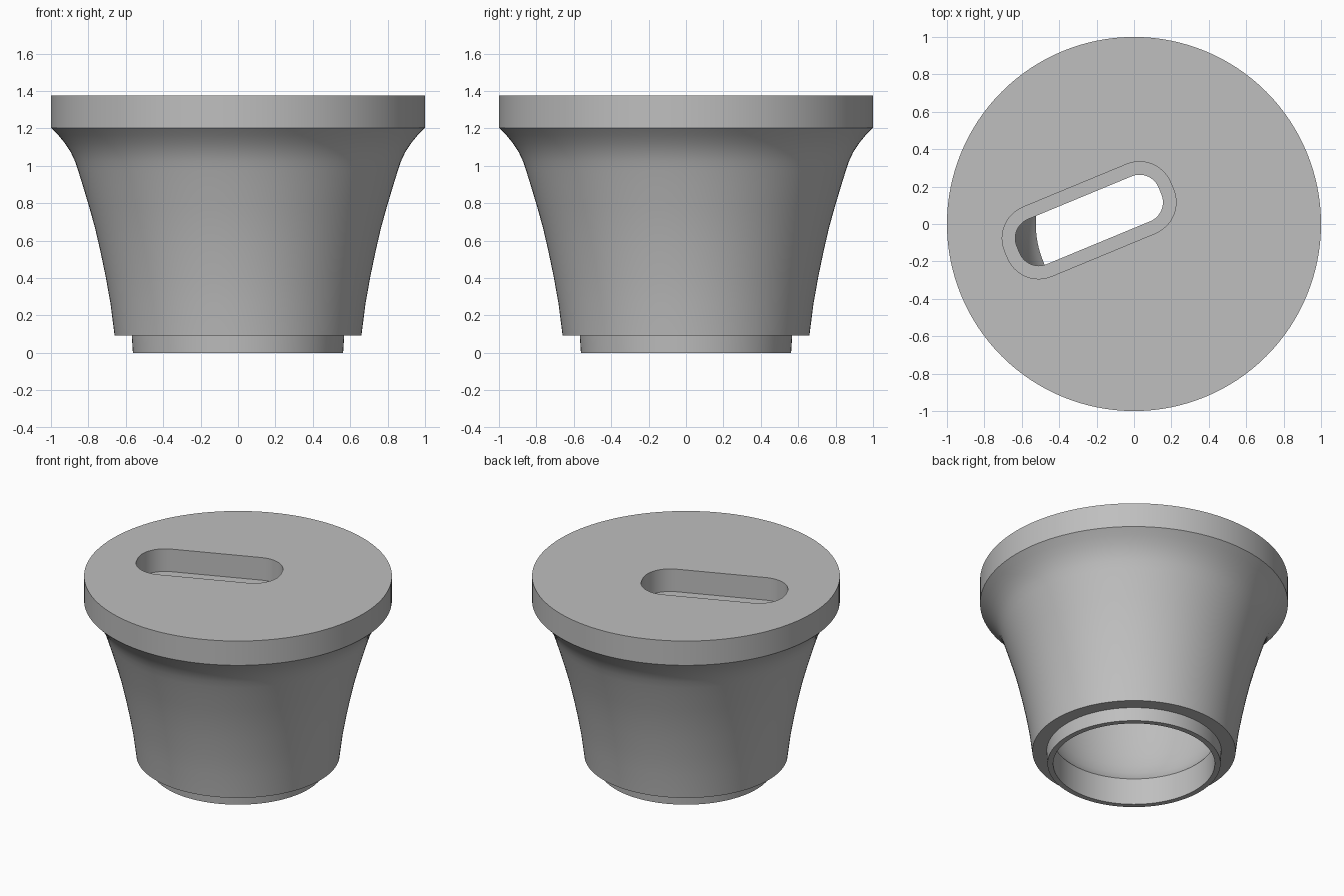
import bpy, math
from mathutils import Matrix

if "Cube" in bpy.data.objects:
    bpy.data.objects.remove(bpy.data.objects["Cube"])

SEGMENTS = 128

grey = bpy.data.materials.new("light_grey")
grey.diffuse_color = (0.52, 0.52, 0.52, 1)
grey.use_nodes = True
grey.node_tree.nodes["Principled BSDF"].inputs["Base Color"].default_value = grey.diffuse_color


def make_object(name, verts, faces):
    mesh = bpy.data.meshes.new(name)
    mesh.from_pydata(verts, [], faces)
    mesh.validate()
    obj = bpy.data.objects.new(name, mesh)
    bpy.context.collection.objects.link(obj)
    mesh.materials.append(grey)
    return obj


def lathe(name, profile):
    """Revolve an (r, z) profile whose first and last points lie on the axis."""
    verts, rings = [], []
    for r, z in profile:
        rings.append(len(verts))
        if r == 0:
            verts.append((0, 0, z))
        else:
            for k in range(SEGMENTS):
                a = math.tau * k / SEGMENTS
                verts.append((r * math.cos(a), r * math.sin(a), z))
    caps = [rings[0], rings[-1]]
    faces = [[rings[1] + k for k in range(SEGMENTS)],
             [rings[-2] + k for k in reversed(range(SEGMENTS))]]
    for lo, hi in zip(rings[1:-2], rings[2:-1]):
        for k in range(SEGMENTS):
            n = (k + 1) % SEGMENTS
            faces.append((lo + k, hi + k, hi + n, lo + n))
    # the caps are single polygons, so drop the axis points
    verts = [v for i, v in enumerate(verts) if i not in caps]
    faces = [[i - 1 for i in f] for f in faces]
    return make_object(name, verts, faces)


def slot_cutter(name, half_len, half_wid, radius, z0, z1):
    """Rounded rectangular prism, turned and placed off centre."""
    place = Matrix.Translation((-0.24, 0.02, 0)) @ Matrix.Rotation(math.radians(22.5), 4, 'Z')
    outline = []
    for q, (sx, sy) in enumerate([(1, 1), (-1, 1), (-1, -1), (1, -1)]):
        for k in range(13):
            a = math.radians(90 * q + 7.5 * k)
            outline.append((sx * (half_len - radius) + radius * math.cos(a),
                            sy * (half_wid - radius) + radius * math.sin(a)))
    n = len(outline)
    verts = [(x, y, z) for z in (z0, z1) for x, y in outline]
    faces = [list(reversed(range(n))), list(range(n, 2 * n))]
    faces += [(i, (i + 1) % n, n + (i + 1) % n, n + i) for i in range(n)]
    obj = make_object(name, verts, faces)
    obj.data.transform(place)
    obj.hide_render = True
    return obj


# Hollow flanged body: top disc, flared outside, foot ring, bore and cavity
top = [(0, 1.377), (1.0, 1.377), (1.0, 1.203)]
flare = [(0.96, 1.163), (0.925, 1.12), (0.895, 1.075), (0.872, 1.025), (0.855, 0.975),
         (0.83, 0.895), (0.797, 0.785), (0.765, 0.67), (0.735, 0.54), (0.708, 0.41),
         (0.682, 0.265), (0.66, 0.094)]
foot = [(0.568, 0.094), (0.562, 0), (0.525, 0), (0.525, 0.19)]
cavity = [(0.545, 0.215), (0.57, 0.26), (0.595, 0.33), (0.617, 0.42), (0.637, 0.53),
          (0.66, 0.67), (0.685, 0.82), (0.71, 0.96), (0.72, 1.1), (0, 1.1)]
body = lathe("flanged_cup", top + flare + foot + cavity)

# Slot through the lid: wide recess first, narrower opening below
cutters = [slot_cutter("recess_cutter", 0.48, 0.20, 0.18, 1.215, 1.6),
           slot_cutter("opening_cutter", 0.41, 0.13, 0.11, 1.0, 1.5)]

bpy.ops.object.select_all(action='DESELECT')
body.select_set(True)
bpy.context.view_layer.objects.active = body
for cutter in cutters:
    mod = body.modifiers.new(cutter.name, 'BOOLEAN')
    mod.operation = 'DIFFERENCE'
    mod.solver = 'EXACT'
    mod.object = cutter
    bpy.ops.object.modifier_apply(modifier=mod.name)
for cutter in cutters:
    bpy.data.objects.remove(cutter)

bpy.ops.object.shade_smooth_by_angle(angle=math.radians(30))
